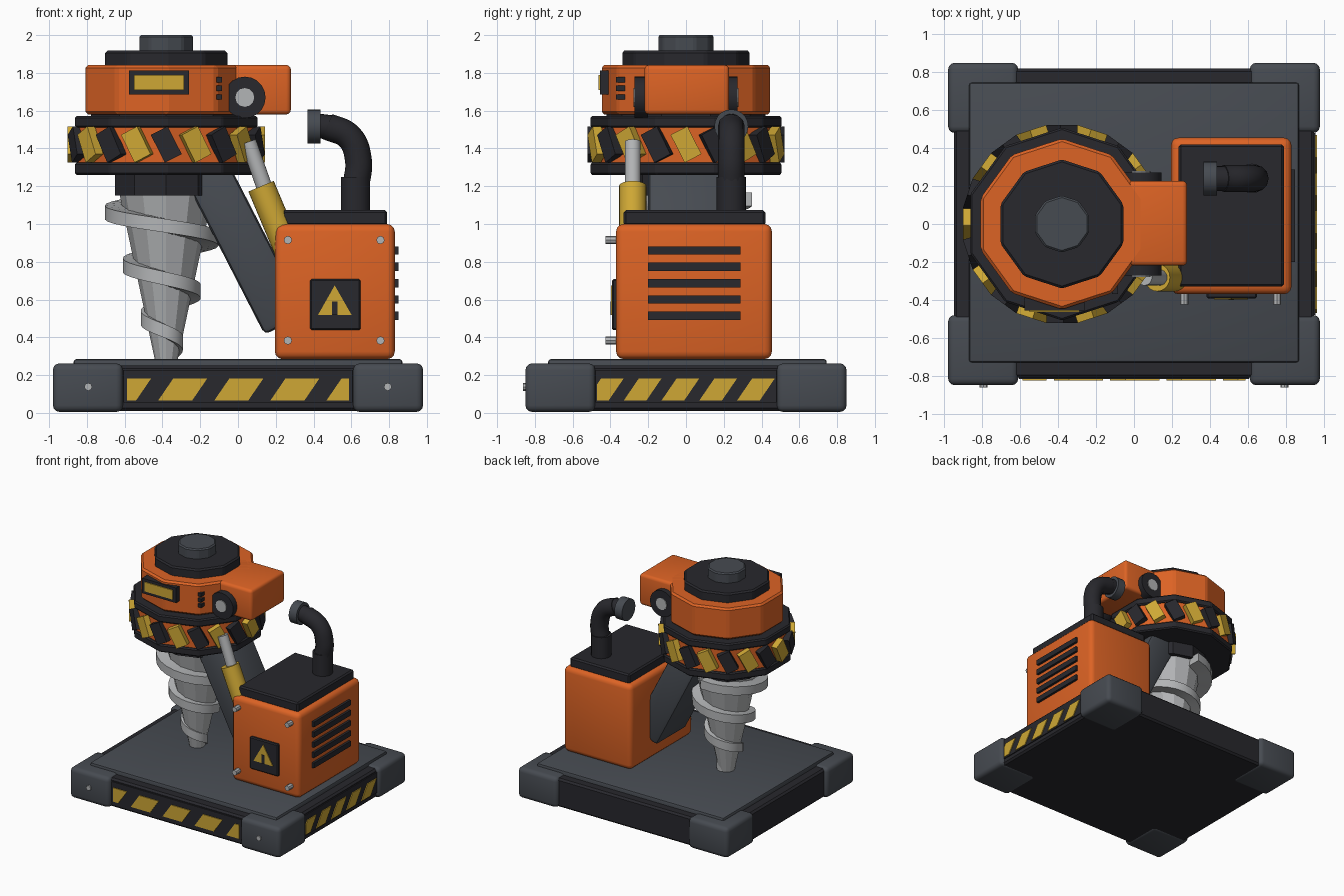
import bpy, bmesh, math
from mathutils import Matrix, Vector

cube = bpy.data.objects.get("Cube")
if cube:
    bpy.data.objects.remove(cube, do_unlink=True)


def material(name, rgb):
    m = bpy.data.materials.new(name)
    m.use_nodes = True
    m.diffuse_color = (*rgb, 1)
    m.node_tree.nodes["Principled BSDF"].inputs["Base Color"].default_value = (*rgb, 1)
    return m


ORANGE = material("orange paint", (0.72, 0.125, 0.018))
SLATE = material("slate metal", (0.062, 0.07, 0.083))
BLACK = material("black rubber", (0.021, 0.021, 0.026))
YELLOW = material("warning yellow", (0.62, 0.39, 0.035))
STEEL = material("light steel", (0.45, 0.46, 0.47))


def finish(name, bm, mat, smooth=True):
    bmesh.ops.recalc_face_normals(bm, faces=bm.faces)
    mesh = bpy.data.meshes.new(name)
    bm.to_mesh(mesh)
    bm.free()
    obj = bpy.data.objects.new(name, mesh)
    bpy.context.collection.objects.link(obj)
    mesh.materials.append(mat)
    if smooth:
        bpy.ops.object.select_all(action='DESELECT')
        obj.select_set(True)
        bpy.context.view_layer.objects.active = obj
        bpy.ops.object.shade_smooth_by_angle(angle=math.radians(31))
    return obj


def bevel(bm, width, segments):
    if width:
        bmesh.ops.bevel(bm, geom=bm.edges[:], offset=width, segments=segments,
                        profile=0.5, affect='EDGES')


def box(name, mat, x, y, z, round_=0.0, segments=3, turn=None):
    """Box from (low, high) ranges, optionally turned about its own centre."""
    size = [b - a for a, b in (x, y, z)]
    centre = Vector([(a + b) / 2 for a, b in (x, y, z)])
    bm = bmesh.new()
    bmesh.ops.create_cube(bm, size=1)
    bmesh.ops.scale(bm, vec=size, verts=bm.verts)
    bevel(bm, round_, segments)
    bm.transform(Matrix.Translation(centre) @ (turn or Matrix()))
    return finish(name, bm, mat)


def rod(name, mat, start, end, r1, r2=None, sides=20, round_=0.0):
    """Cylinder or cone between two points."""
    start, end = Vector(start), Vector(end)
    axis = end - start
    bm = bmesh.new()
    bmesh.ops.create_cone(bm, cap_ends=True, segments=sides, radius1=r1,
                          radius2=r1 if r2 is None else r2, depth=axis.length)
    bevel(bm, round_, 1)
    turn = Vector((0, 0, 1)).rotation_difference(axis).to_matrix().to_4x4()
    bm.transform(Matrix.Translation((start + end) / 2) @ turn)
    return finish(name, bm, mat, smooth=sides > 12)


def add_prism(bm, points, depth, limit=None):
    """Outline in the x-z plane, thickened towards -y, cut at x = +-limit."""
    part = bmesh.new()
    part.faces.new([part.verts.new((u, 0, v)) for u, v in points])
    for s in (-1, 1) if limit else ():
        bmesh.ops.bisect_plane(part, geom=part.verts[:] + part.edges[:] + part.faces[:],
                               plane_co=(s * limit, 0, 0), plane_no=(s, 0, 0), clear_outer=True)
    out = bmesh.ops.extrude_face_region(part, geom=part.faces[:])["geom"]
    bmesh.ops.translate(part, vec=(0, -depth, 0),
                        verts=[v for v in out if isinstance(v, bmesh.types.BMVert)])
    mesh = bpy.data.meshes.new("part")
    part.to_mesh(mesh)
    part.free()
    bm.from_mesh(mesh)
    bpy.data.meshes.remove(mesh)


# Base
box("base_slab", BLACK, (-0.95, 0.95), (-0.81, 0.82), (0.01, 0.25), 0.015, 1)
box("base_deck", SLATE, (-0.87, 0.87), (-0.73, 0.745), (0.2, 0.285), 0.015, 2)
for sx, side in ((-1, "right"), (1, "left")):
    for sy, end in ((-1, "front"), (1, "back")):
        xs = sorted((sx * 0.61, sx * 0.98))
        ys = sorted((sy * 0.48, sy * 0.85))
        box(f"corner_{end}_{side}", SLATE, xs, ys, (0.005, 0.262), 0.035)
    rod(f"corner_bolt_{side}", STEEL, (sx * 0.793, -0.84, 0.138), (sx * 0.793, -0.862, 0.138), 0.021, sides=8)


# Hazard stripes on the front and the +x side
def stripes(name, first, step, count, width, limit, place):
    bm = bmesh.new()
    for k in range(count):
        u = first + k * step
        add_prism(bm, [(u, 0.065), (u + width, 0.065), (u + width + 0.08, 0.182), (u + 0.08, 0.182)],
                  0.007, limit)
    bm.transform(place)
    finish(name, bm, YELLOW, False)


box("front_stripe_panel", BLACK, (-0.605, 0.605), (-0.818, -0.8), (0.055, 0.228))
box("side_stripe_panel", BLACK, (0.94, 0.958), (-0.48, 0.48), (0.055, 0.228))
stripes("front_hazard_stripes", -0.72, 0.297, 5, 0.18, 0.588, Matrix.Translation((0, -0.818, 0)))
stripes("side_hazard_stripes", -0.53, 0.2, 5, 0.12, 0.47,
        Matrix.Translation((0.958, 0, 0)) @ Matrix.Rotation(math.pi / 2, 4, 'Z'))

# Engine housing
box("engine_housing", ORANGE, (0.195, 0.83), (-0.37, 0.455), (0.285, 1.0), 0.04)
box("engine_lid", BLACK, (0.235, 0.79), (-0.33, 0.42), (0.99, 1.073), 0.012, 1)
for k in range(5):
    z = 0.514 + k * 0.0865
    box(f"vent_slat_{k}", BLACK, (0.8, 0.85), (-0.2, 0.288), (z - 0.022, z + 0.022))
for x in (0.264, 0.754):
    for z in (0.383, 0.915):
        rod("engine_bolt", STEEL, (x, -0.36, z), (x, -0.425, z), 0.022, sides=8)

# Warning sign
box("warning_panel", BLACK, (0.382, 0.648), (-0.392, -0.36), (0.438, 0.708), 0.008, 1)
for name, mat, pts, depth in (
        ("warning_triangle", YELLOW, [(0.423, 0.518), (0.602, 0.518), (0.512, 0.675)], 0.006),
        ("warning_mark", BLACK, [(0.498, 0.518), (0.527, 0.518), (0.527, 0.59), (0.498, 0.59)], 0.009)):
    bm = bmesh.new()
    add_prism(bm, pts, depth)
    bm.transform(Matrix.Translation((0, -0.392, 0)))
    finish(name, bm, mat, False)

# Exhaust
PIPE_Y = 0.24
rod("exhaust_collar", BLACK, (0.622, PIPE_Y, 1.06), (0.622, PIPE_Y, 1.25), 0.078)
curve = bpy.data.curves.new("exhaust_pipe", 'CURVE')
curve.dimensions = '3D'
curve.bevel_depth = 0.071
curve.bevel_resolution = 4
curve.use_fill_caps = True
path = [(0.625, 1.2), (0.637, 1.34), (0.59, 1.46), (0.47, 1.518)]
spline = curve.splines.new('BEZIER')
spline.bezier_points.add(len(path) - 1)
for p, (x, z) in zip(spline.bezier_points, path):
    p.co = (x, PIPE_Y, z)
    p.handle_left_type = p.handle_right_type = 'AUTO'
curve.materials.append(BLACK)
bpy.context.collection.objects.link(bpy.data.objects.new("exhaust_pipe", curve))
rod("exhaust_neck", BLACK, (0.5, PIPE_Y, 1.51), (0.42, PIPE_Y, 1.52), 0.065)
rod("exhaust_cap", SLATE, (0.438, PIPE_Y, 1.517), (0.367, PIPE_Y, 1.517), 0.09)

# Support arm, leaning from the housing up to the head
lean = Matrix.Rotation(math.atan2(-0.45, 0.875), 4, 'Y')
box("support_arm", SLATE, (-0.0975, 0.1475), (-0.2, 0.2), (0.415, 1.4), 0.03, 2, lean)

# Hydraulic ram
RAM_Y = -0.282
rod("ram_rod", STEEL, (0.055, RAM_Y, 1.435), (0.145, RAM_Y, 1.18), 0.042)
rod("ram_cylinder", YELLOW, (0.122, RAM_Y, 1.2), (0.29, RAM_Y, 0.8), 0.073)

# Drill head: stacked ten-sided discs
HX = -0.38
for name, mat, low, high, r, edge in (
        ("drill_collar", BLACK, 1.15, 1.28, 0.285, 0.0),
        ("ring_lower_disc", BLACK, 1.26, 1.325, 0.508, 0.01),
        ("ring_band", ORANGE, 1.31, 1.53, 0.49, 0.0),
        ("ring_upper_disc", BLACK, 1.51, 1.572, 0.508, 0.01),
        ("head_neck", BLACK, 1.56, 1.6, 0.42, 0.0),
        ("head_body", ORANGE, 1.58, 1.842, 0.45, 0.015),
        ("head_cover", BLACK, 1.83, 1.918, 0.34, 0.012),
        ("head_knob", SLATE, 1.9, 2.0, 0.15, 0.01)):
    rod(name, mat, (HX, 0, low), (HX, 0, high), r, sides=10, round_=edge)

# Tilted plates around the ring, alternating in colour
for k in range(20):
    bm = bmesh.new()
    bmesh.ops.create_cube(bm, size=1)
    bmesh.ops.scale(bm, vec=(0.1, 0.05, 0.165), verts=bm.verts)
    bm.transform(Matrix.Translation((HX, 0, 1.421)) @ Matrix.Rotation(k * math.tau / 20, 4, 'Z')
                 @ Matrix.Translation((0, -0.497, 0)) @ Matrix.Rotation(math.radians(-27), 4, 'Y'))
    finish(f"ring_plate_{k}", bm, YELLOW if k % 2 else BLACK, False)

# Head block, pivots and display
box("head_block", ORANGE, (-0.15, 0.28), (-0.22, 0.228), (1.58, 1.842), 0.025)
for s, side in ((-1, "front"), (1, "back")):
    rod(f"pivot_{side}", BLACK, (0.036, s * 0.2, 1.67), (0.036, s * 0.272, 1.67), 0.11)
    rod(f"pivot_pin_{side}", STEEL, (0.036, s * 0.25, 1.67), (0.036, s * 0.279, 1.67), 0.05, sides=12)
box("display_frame", BLACK, (-0.576, -0.26), (-0.455, -0.36), (1.685, 1.812), 0.0)
box("display_screen", YELLOW, (-0.55, -0.287), (-0.463, -0.45), (1.71, 1.788), 0.0)
for z in (1.672, 1.718, 1.764):
    box("head_button", BLACK, (-0.115, -0.085), (-0.37, -0.3), (z - 0.014, z + 0.014))

# Drill bit and its tapering spiral flight
rod("drill_bit", STEEL, (HX, 0, 0.28), (HX, 0, 1.17), 0.06, 0.25, sides=12)
bm = bmesh.new()
steps, turns, previous = 72, 3, None
for i in range(steps + 1):
    t = i / steps
    a = math.pi / 2 + t * turns * math.tau
    z = 1.13 - 0.84 * t
    outer = 0.325 + 0.34 * (z - 1.06)
    inner = 0.04 + 0.16 * (z - 0.28)
    ring = [bm.verts.new((HX + r * math.cos(a), r * math.sin(a), z + dz))
            for r, dz in ((inner, -0.036), (outer, -0.036), (outer, 0.036), (inner, 0.036))]
    if previous:
        for j in range(4):
            bm.faces.new((previous[j], previous[j - 1], ring[j - 1], ring[j]))
    if i in (0, steps):
        bm.faces.new(ring)
    previous = ring
finish("drill_flight", bm, STEEL)
